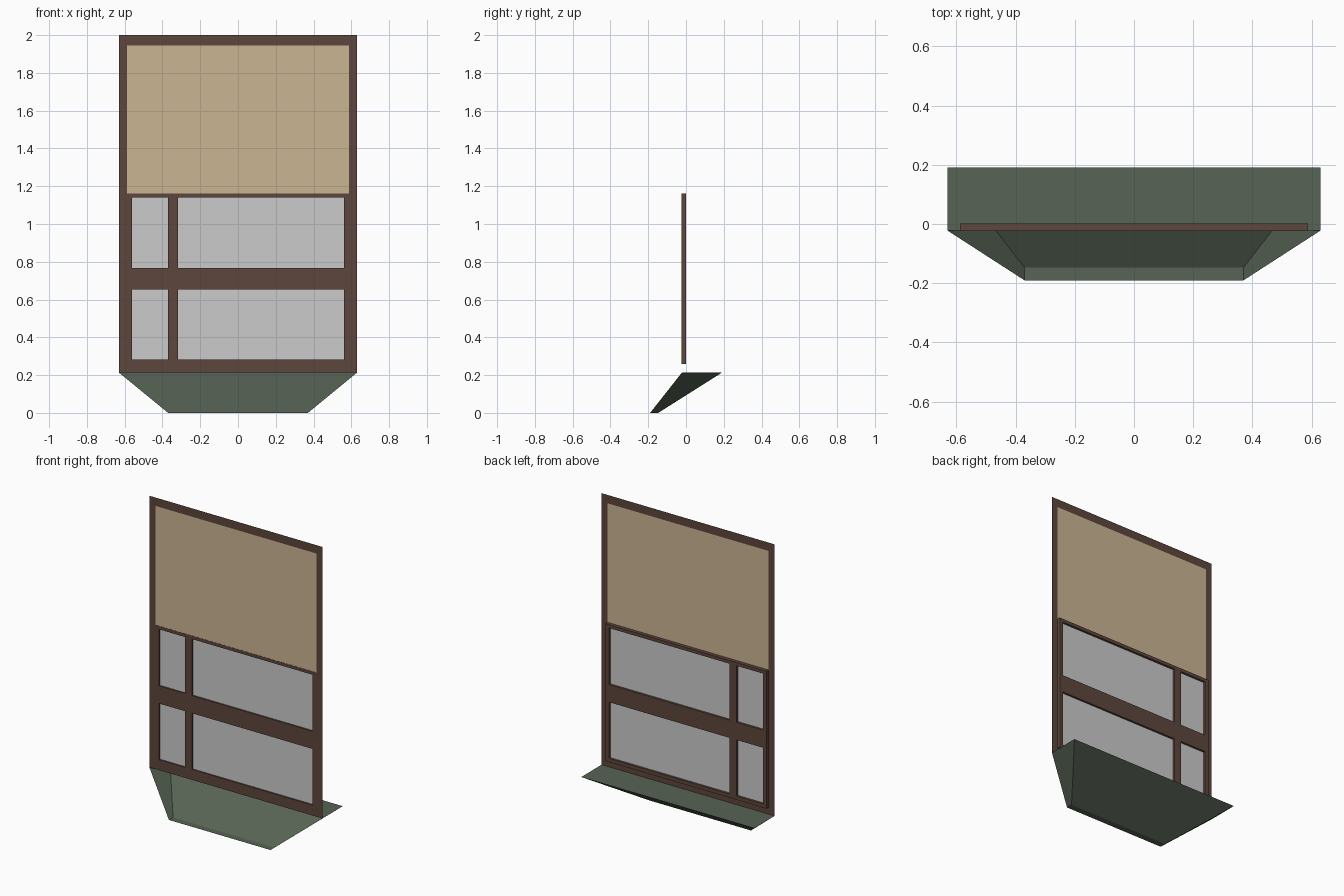
import bpy, bmesh

if "Cube" in bpy.data.objects:
    bpy.data.objects.remove(bpy.data.objects["Cube"])


def material(name, rgb):
    m = bpy.data.materials.new(name)
    m.diffuse_color = (*rgb, 1)
    m.use_nodes = True
    m.node_tree.nodes["Principled BSDF"].inputs["Base Color"].default_value = m.diffuse_color
    return m


BROWN = material("brown_wood", (0.11, 0.062, 0.045))
TAN = material("tan_blind", (0.60, 0.46, 0.29))
GREEN = material("green_sill", (0.095, 0.125, 0.09))


def finish(name, bm, mat):
    mesh = bpy.data.meshes.new(name)
    bm.to_mesh(mesh)
    bm.free()
    obj = bpy.data.objects.new(name, mesh)
    bpy.context.collection.objects.link(obj)
    if mat:
        mesh.materials.append(mat)
    return obj


def sheet(name, xs, zs, y, mat, holes=()):
    """Upright grid sheet facing -y, leaving out the (column, row) cells in holes."""
    bm = bmesh.new()
    used = {}

    def vert(i, j):
        if (i, j) not in used:
            used[i, j] = bm.verts.new((xs[i], y, zs[j]))
        return used[i, j]

    for i in range(len(xs) - 1):
        for j in range(len(zs) - 1):
            if (i, j) not in holes:
                bm.faces.new([vert(i, j), vert(i + 1, j),
                              vert(i + 1, j + 1), vert(i, j + 1)])
    return finish(name, bm, mat)


# Flat outer frame and upper panel
FRONT = -0.022
sheet("outer_frame", [-0.63, -0.587, 0.587, 0.63], [0.213, 0.258, 1.945, 2.0],
      FRONT, BROWN, {(1, 1)})
sheet("upper_panel", [-0.587, 0.587], [1.16, 1.945], FRONT, TAN)

# Thick sash with four openings
XS = [-0.587, -0.56, -0.37, -0.318, 0.56, 0.587]
ZS = [0.258, 0.282, 0.652, 0.768, 1.14, 1.162]
openings = [(i, j) for i in (1, 3) for j in (1, 3)]
sash = sheet("window_sash", XS, ZS, FRONT / 2, BROWN, openings)
solid = sash.modifiers.new("thickness", 'SOLIDIFY')
solid.thickness = -FRONT + 0.002
solid.offset = 0

# Window panes
for n, (i, j) in enumerate(openings):
    sheet(f"window_pane_{n + 1}", XS[i:i + 2], ZS[j:j + 2], FRONT / 2 - 0.002, None)

# Tapered sill: an open-fronted scoop with a flat deck
bm = bmesh.new()
profile = [(0.37, -0.19, 0), (0.37, -0.147, 0), (0.63, 0.19, 0.213), (0.63, FRONT, 0.213)]
left = [bm.verts.new((-x, y, z)) for x, y, z in profile]
right = [bm.verts.new(p) for p in profile]
bm.faces.new(left)
bm.faces.new(right[::-1])
for a in range(3):
    bm.faces.new([left[a + 1], left[a], right[a], right[a + 1]])
bmesh.ops.recalc_face_normals(bm, faces=bm.faces)
finish("sill_base", bm, GREEN)
